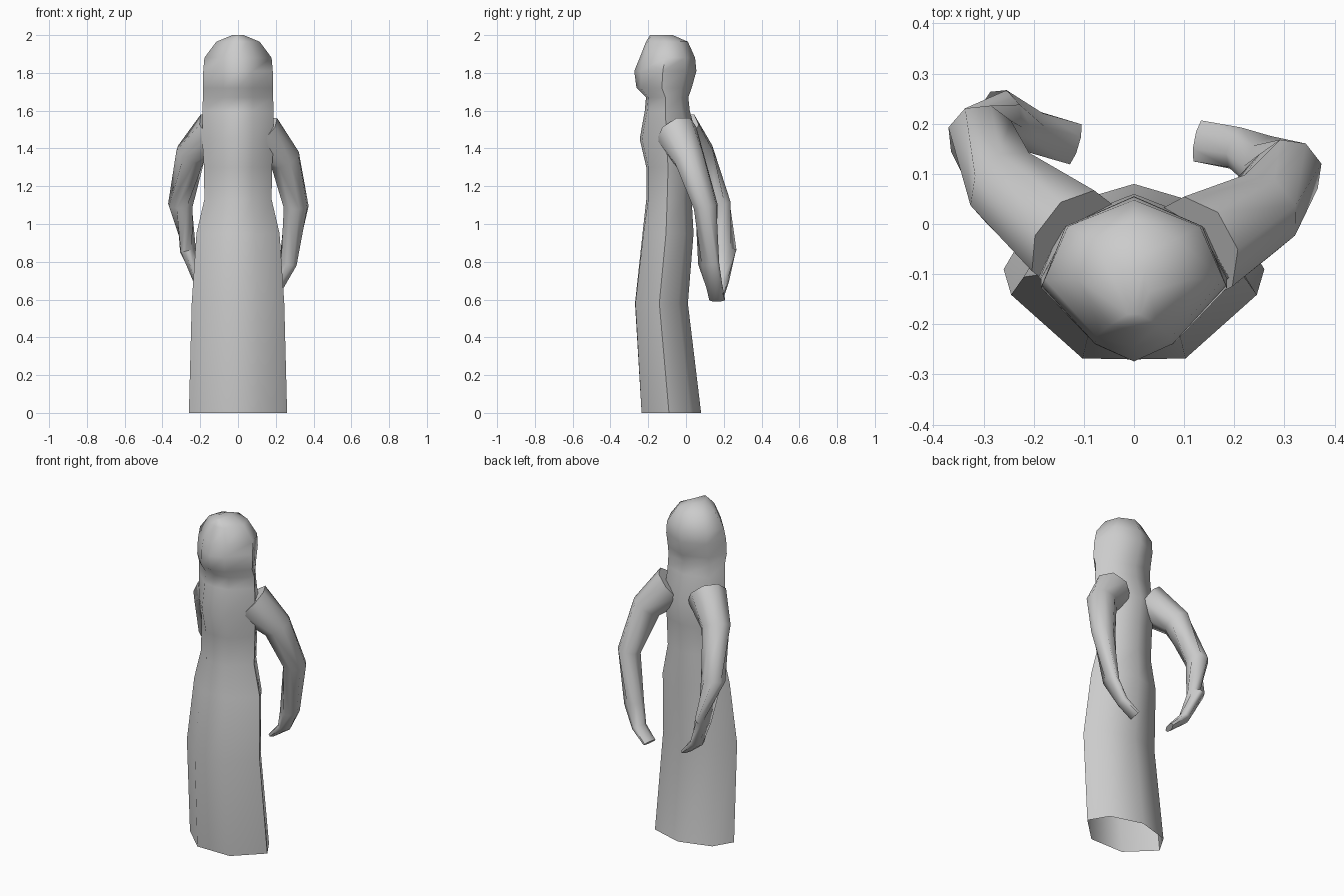
import bpy, bmesh, math
from mathutils import Vector

cube = bpy.data.objects.get("Cube")
if cube:
    bpy.data.objects.remove(cube, do_unlink=True)

grey = bpy.data.materials.new("plain grey")
grey.use_nodes = True
grey.diffuse_color = (0.6, 0.6, 0.6, 1)
grey.node_tree.nodes["Principled BSDF"].inputs["Base Color"].default_value = (0.6, 0.6, 0.6, 1)


def loft(name, rings, cap_start, cap_end):
    """Skin a list of equal-sized closed rings."""
    bm = bmesh.new()
    rows = [[bm.verts.new(p) for p in ring] for ring in rings]
    n = len(rows[0])
    for a, b in zip(rows, rows[1:]):
        for i in range(n):
            j = (i + 1) % n
            bm.faces.new((a[i], a[j], b[j], b[i]))
    if cap_start:
        bm.faces.new(rows[0][::-1])
    if cap_end:
        bm.faces.new(rows[-1])
    bmesh.ops.recalc_face_normals(bm, faces=bm.faces)
    mesh = bpy.data.meshes.new(name)
    bm.to_mesh(mesh)
    bm.free()
    mesh.materials.append(grey)
    obj = bpy.data.objects.new(name, mesh)
    bpy.context.collection.objects.link(obj)
    bpy.ops.object.select_all(action='DESELECT')
    obj.select_set(True)
    bpy.context.view_layer.objects.active = obj
    bpy.ops.object.shade_smooth_by_angle(angle=math.radians(60))
    return obj


def body_ring(z, w, front, back, bulge):
    """Eight-sided section: bulge pushes the centre line ahead of the front corners."""
    d = back - front
    half = [(0.42 * w, front + bulge), (w, front + 0.46 * d), (0.74 * w, front + 0.82 * d)]
    right = [(-x, y) for x, y in reversed(half)]
    return [(x, y, z) for x, y in [(0, front)] + half + [(0, back)] + right]


# Gown, veil and face as one open-bottomed shell: height, half width, front, back, bulge
body = [
    (0.00, 0.26, -0.235, 0.08, 0),
    (0.58, 0.245, -0.27, 0.01, 0.002),
    (0.95, 0.22, -0.23, 0.04, 0.005),
    (1.13, 0.178, -0.21, 0.03, 0.01),
    (1.30, 0.18, -0.21, 0.04, 0.01),
    (1.45, 0.19, -0.245, 0.06, 0.012),
    (1.60, 0.188, -0.218, 0.02, 0.012),
    (1.67, 0.186, -0.212, 0.012, 0.012),
    (1.72, 0.185, -0.262, 0.03, 0.022),
    (1.81, 0.184, -0.274, 0.055, 0.035),
    (1.88, 0.178, -0.245, 0.048, 0.02),
    (1.965, 0.115, -0.212, 0.01, 0.01),
    (2.00, 0.03, -0.19, -0.07, 0.01),
]
loft("robed_body", [body_ring(*r) for r in body], False, True)


def arm(name, path, sizes, sides=8):
    """Tapered tube; each size is (horizontal radius, other radius)."""
    pts = [Vector(p) for p in path]
    rings = []
    for i, p in enumerate(pts):
        t = (pts[min(i + 1, len(pts) - 1)] - pts[max(i - 1, 0)]).normalized()
        u = t.cross(Vector((0, 0, 1))).normalized()
        v = t.cross(u)
        a, b = sizes[i]
        angles = [math.tau * (k + 0.5) / sides for k in range(sides)]
        rings.append([p + u * a * math.cos(q) + v * b * math.sin(q) for q in angles])
    return loft(name, rings, True, True)


# Arms held back with the hands curling in behind the gown
sizes = [(0.11, 0.12), (0.085, 0.085), (0.068, 0.066), (0.058, 0.044), (0.045, 0.03), (0.045, 0.016)]
arm("right_arm", [(-0.12, -0.03, 1.49), (-0.25, 0.07, 1.37), (-0.305, 0.175, 1.10),
                  (-0.265, 0.212, 0.86), (-0.205, 0.185, 0.70), (-0.12, 0.16, 0.62)], sizes)
arm("left_arm", [(0.12, -0.05, 1.48), (0.25, 0.02, 1.34), (0.308, 0.105, 1.09),
                 (0.265, 0.12, 0.79), (0.21, 0.15, 0.67), (0.13, 0.165, 0.60)], sizes)
